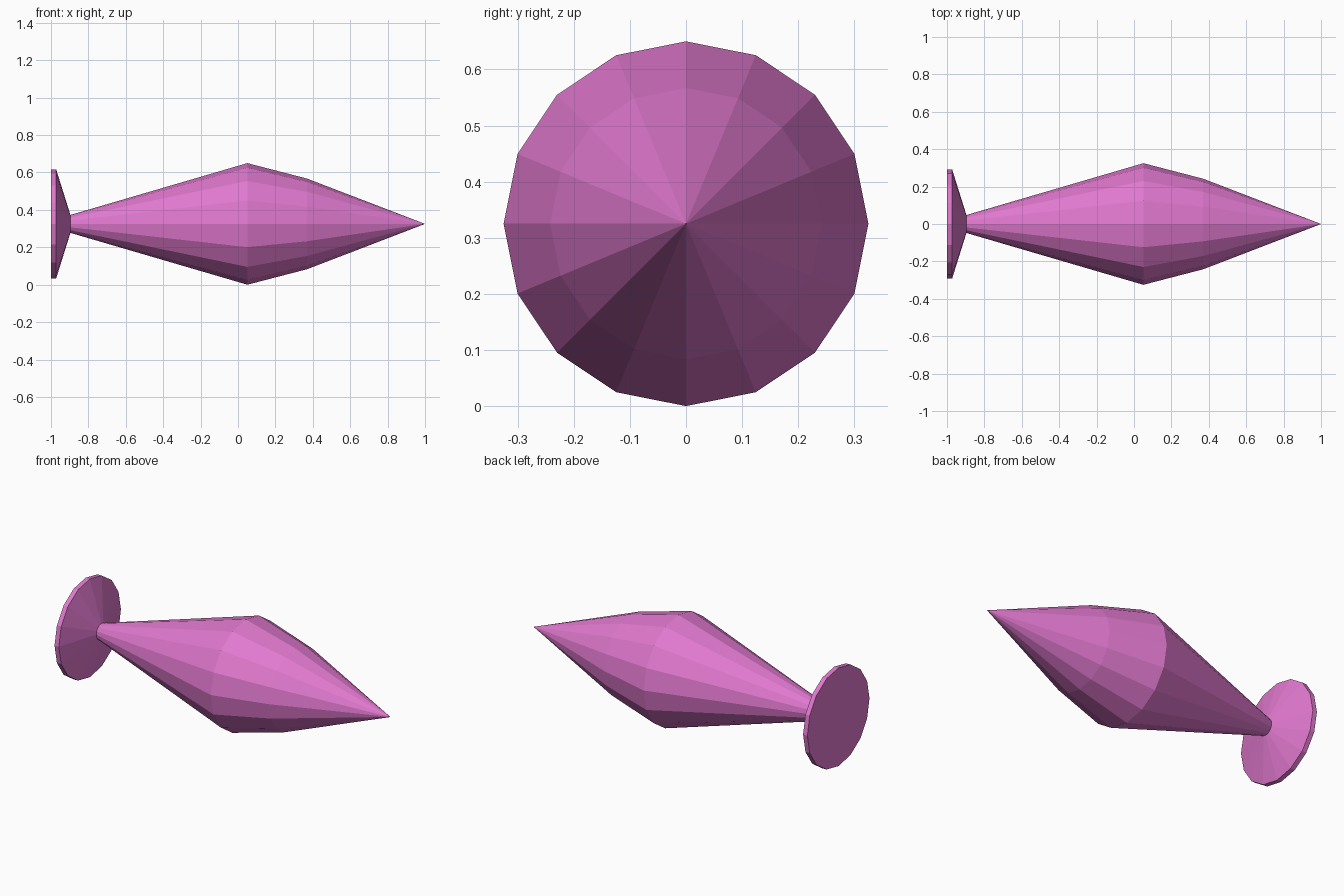
import bpy, bmesh, math

if "Cube" in bpy.data.objects:
    bpy.data.objects.remove(bpy.data.objects["Cube"])

SIDES = 16
AXIS_Z = 0.325

pink = bpy.data.materials.new("pink")
pink.diffuse_color = (0.75, 0.19, 0.62, 1)
pink.use_nodes = True
pink.node_tree.nodes["Principled BSDF"].inputs["Base Color"].default_value = pink.diffuse_color


def lathe_x(name, profile):
    """Spin (x, radius) points around the horizontal axis, flat faced."""
    bm = bmesh.new()
    rings = []
    for x, r in profile:
        if r == 0:
            rings.append([bm.verts.new((x, 0, AXIS_Z))])
            continue
        angles = [2 * math.pi * i / SIDES for i in range(SIDES)]
        rings.append([bm.verts.new((x, r * math.cos(a), AXIS_Z + r * math.sin(a)))
                      for a in angles])
    for a, b in zip(rings, rings[1:]):
        for i in range(SIDES):
            j = (i + 1) % SIDES
            if len(a) == 1:
                bm.faces.new((a[0], b[j], b[i]))
            elif len(b) == 1:
                bm.faces.new((a[i], a[j], b[0]))
            else:
                bm.faces.new((a[i], a[j], b[j], b[i]))
    # Consistent outward direction: rings run anticlockwise seen from +x
    for f in bm.faces:
        c = f.calc_center_median()
        f.normal_update()
        outward = f.normal.y * c.y + f.normal.z * (c.z - AXIS_Z)
        if outward < -1e-5 or (abs(outward) < 1e-5 and f.normal.x > 0):
            f.normal_flip()
    mesh = bpy.data.meshes.new(name)
    bm.to_mesh(mesh)
    bm.free()
    mesh.materials.append(pink)
    obj = bpy.data.objects.new(name, mesh)
    bpy.context.collection.objects.link(obj)
    return obj


# Round tail disc, flat at the back and tapering to the neck
lathe_x("tail_disc", [(-1.0, 0), (-1.0, 0.291), (-0.972, 0.291), (-0.896, 0.048)])

# Spindle body swelling from the neck and closing to a point
lathe_x("spindle_body", [(-0.896, 0.048), (0.05, 0.325), (0.37, 0.242), (1.0, 0)])
